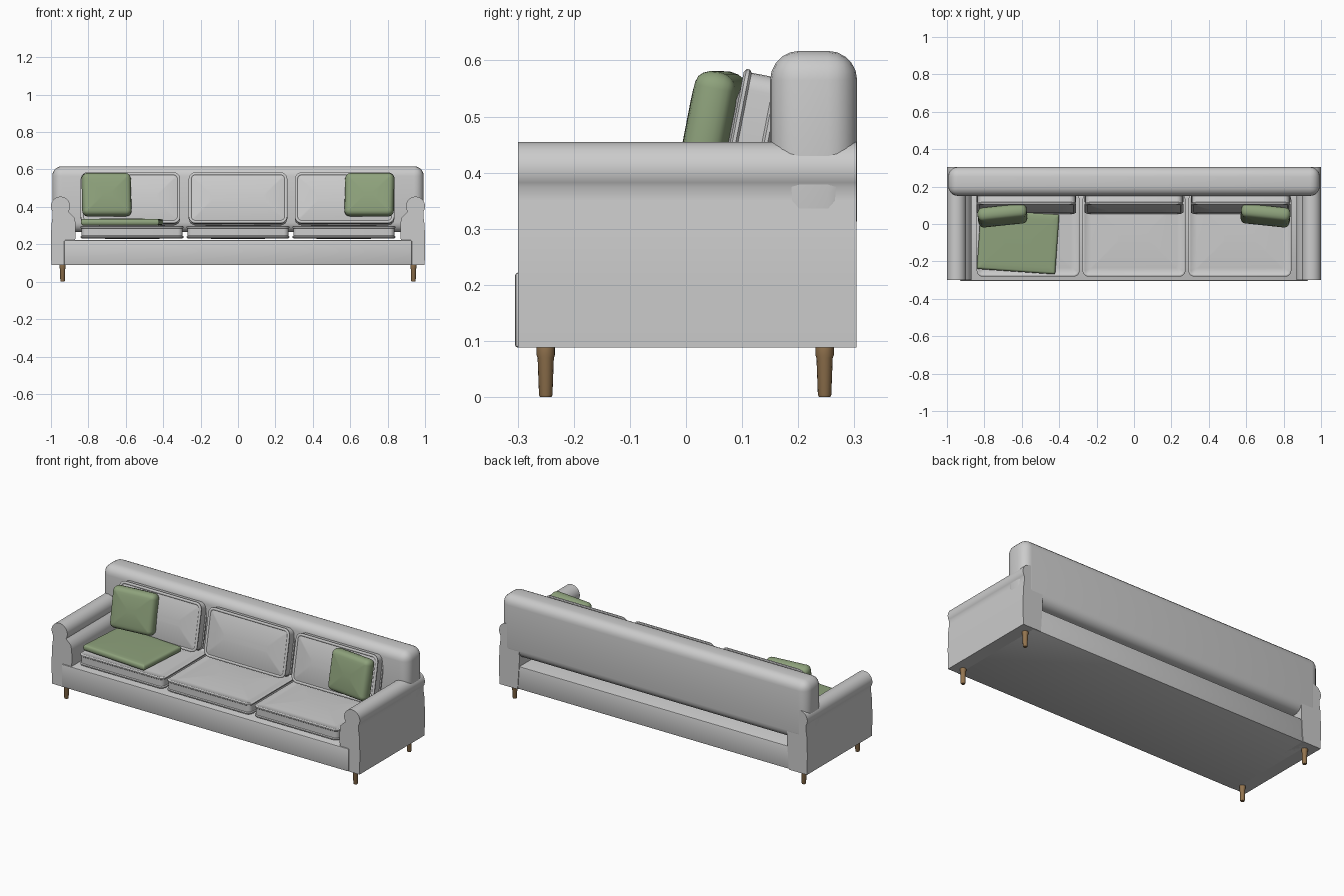
import bpy, bmesh
from math import radians, cos, sin, pi

if "Cube" in bpy.data.objects:
    bpy.data.objects.remove(bpy.data.objects["Cube"])

def material(name, rgb):
    m = bpy.data.materials.new(name)
    m.diffuse_color = (*rgb, 1)
    m.use_nodes = True
    m.node_tree.nodes["Principled BSDF"].inputs["Base Color"].default_value = m.diffuse_color
    return m

green = material("sage_green", (0.27, 0.36, 0.20))
wood = material("wood", (0.30, 0.18, 0.08))

def finish(name, bm, mat=None, loc=(0, 0, 0), rot=(0, 0, 0), angle=40):
    bmesh.ops.recalc_face_normals(bm, faces=bm.faces)
    me = bpy.data.meshes.new(name)
    bm.to_mesh(me)
    bm.free()
    ob = bpy.data.objects.new(name, me)
    bpy.context.collection.objects.link(ob)
    ob.location, ob.rotation_euler = loc, rot
    if mat:
        me.materials.append(mat)
    bpy.ops.object.select_all(action='DESELECT')
    ob.select_set(True)
    bpy.context.view_layer.objects.active = ob
    bpy.ops.object.shade_smooth_by_angle(angle=radians(angle))
    return ob

def loft(bm, rings):
    loops = [[bm.verts.new(p) for p in r] for r in rings]
    n = len(loops[0])
    for a, b in zip(loops, loops[1:]):
        for i in range(n):
            j = (i + 1) % n
            bm.faces.new((a[i], a[j], b[j], b[i]))
    bm.faces.new(loops[0])
    bm.faces.new(loops[-1])

def rounded_rect(w, d, r, z, seg=5):
    pts = []
    for k, (sx, sy) in enumerate(((1, 1), (-1, 1), (-1, -1), (1, -1))):
        for i in range(seg + 1):
            a = pi / 2 * (k + i / seg)
            pts.append((sx * (w / 2 - r) + r * cos(a), sy * (d / 2 - r) + r * sin(a), z))
    return pts

def cushion(name, w, d, h, r, puff, piped, loc, rot=(0, 0, 0), mat=None):
    """Lofted rounded slab; optional piping beads along both rims."""
    m = h / 2
    if piped:
        prof = [(0.004, 0), (0.004, m - 0.014), (-0.001, m - 0.010), (-0.001, m - 0.004),
                (0.005, m), (0.011, m - 0.001), (0.014, m - 0.004)]
    else:
        prof = [(0, 0)] + [(m * 0.7 * (1 - cos(a)), m * sin(a))
                           for a in (radians(t) for t in (25, 45, 65, 90))]
    i0, z0 = prof[-1]
    span = min(w, d) / 2 - i0
    prof += [(i0 + span * t, z0 + puff * (1 - (1 - t) ** 2)) for t in (0.15, 0.35, 0.6, 0.85)]
    full = [(i, -z) for i, z in reversed(prof[1:])] + prof
    bm = bmesh.new()
    loft(bm, [rounded_rect(w - 2 * i, d - 2 * i, max(r - i, 0.006), z) for i, z in full])
    return finish(name, bm, mat, loc, rot, 50)

def box(name, lo, hi, bevel, seg):
    bm = bmesh.new()
    bmesh.ops.create_cube(bm, size=1)
    for v in bm.verts:
        v.co = [(l + h) / 2 + c * (h - l) for c, l, h in zip(v.co, lo, hi)]
    bmesh.ops.bevel(bm, geom=bm.edges[:], offset=bevel, segments=seg, profile=0.5, affect='EDGES')
    return finish(name, bm)

# base frame and backrest
box("base", (-0.93, -0.305, 0.088), (0.93, 0.30, 0.222), 0.006, 2)
box("backrest", (-0.993, 0.15, 0.265), (0.993, 0.305, 0.617), 0.052, 5)

# rolled arms, extruded along y
roll = [(0.949 + 0.051 * cos(radians(a)), 0.404 + 0.051 * sin(radians(a)))
        for a in range(-35, 216, 10)]
arm = ([(0.88, 0.088), (0.998, 0.088), (1.0, 0.2), (0.998, 0.30), (0.991, 0.35)] + roll
       + [(0.893, 0.362), (0.876, 0.345), (0.870, 0.32), (0.868, 0.26)])
for s, side in ((-1, "left"), (1, "right")):
    bm = bmesh.new()
    loft(bm, [[(s * x, y, z) for x, z in arm] for y in (-0.299, 0.304)])
    finish(side + "_arm", bm)
    # tapered legs
    for y, end in ((-0.25, "front"), (0.247, "back")):
        bm = bmesh.new()
        loft(bm, [[(r * cos(pi * k / 8), r * sin(pi * k / 8), z) for k in range(16)]
                  for r, z in ((0.010, 0), (0.012, 0.004), (0.0145, 0.07), (0.0165, 0.075), (0.0165, 0.09))])
        finish(f"{side}_{end}_leg", bm, wood, (s * 0.938, y, 0))
    # throw pillows
    cushion(side + "_pillow", 0.265, 0.235, 0.072, 0.03, 0.008, False,
            (s * 0.703, 0.045, 0.465), (radians(79), 0, radians(-s * 6)), green)

# seat and back cushions
for x, bx, bw, pos in ((-0.566, -0.575, 0.53, "left"), (0, 0, 0.525, "middle"),
                       (0.566, 0.57, 0.53, "right")):
    cushion(pos + "_seat_cushion", 0.548, 0.44, 0.066, 0.03, 0.008, True, (x, -0.06, 0.265))
    cushion(pos + "_back_cushion", bw, 0.275, 0.07, 0.035, 0.014, True,
            (bx, 0.112, 0.443), (radians(79), 0, 0))

# folded blanket
cushion("blanket", 0.42, 0.32, 0.034, 0.008, 0.002, False,
        (-0.62, -0.095, 0.318), (0, 0, radians(-4)), green)
